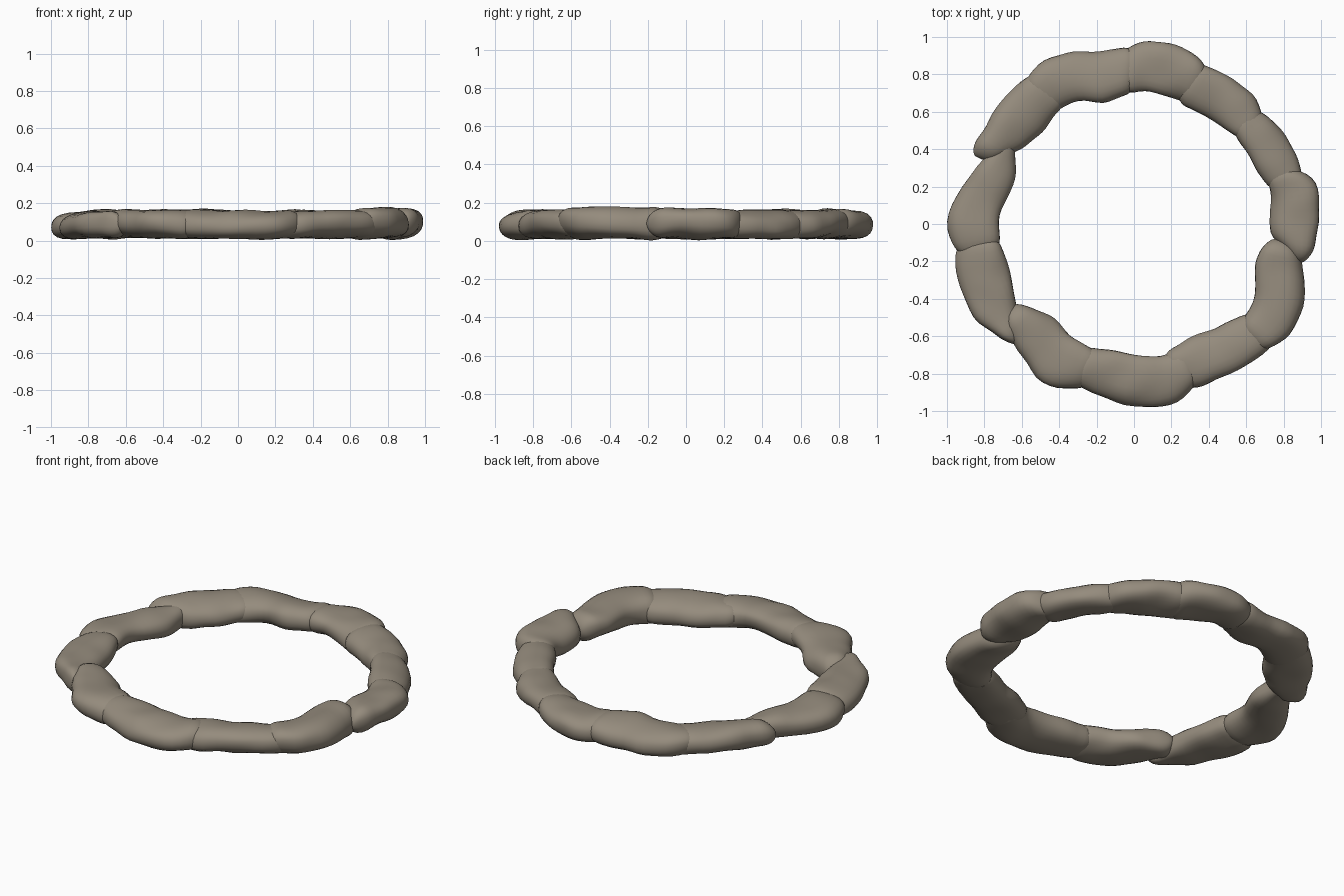
import bpy, bmesh, math
from mathutils import Vector, noise

if "Cube" in bpy.data.objects:
    bpy.data.objects.remove(bpy.data.objects["Cube"])

stone_mat = bpy.data.materials.new("weathered_stone")
stone_mat.diffuse_color = (0.30, 0.26, 0.205, 1)
stone_mat.use_nodes = True
stone_mat.node_tree.nodes["Principled BSDF"].inputs["Base Color"].default_value = stone_mat.diffuse_color

# Each stone: start angle, end angle, top height, evenly spaced (inner, outer) radii
STONES = [
    (-13, 22, .170, [(.85, .95), (.74, .98), (.735, 1.0), (.75, .99), (.76, .88)]),
    (12, 48, .158, [(.74, .93), (.72, .95), (.71, .93), (.74, .88)]),
    (36, 72, .160, [(.72, .88), (.70, .935), (.685, .93), (.69, .93)]),
    (62, 96, .160, [(.70, .91), (.70, .97), (.705, .985), (.70, .94)]),
    (88, 130, .162, [(.71, .95), (.67, .94), (.72, 1.0), (.72, .97)]),
    (118, 157, .160, [(.74, .96), (.70, .97), (.72, .95), (.80, .97)]),
    (144, 192, .150, [(.76, .86), (.69, .87), (.69, .95), (.72, 1.0), (.72, .95)]),
    (184, 226, .155, [(.72, .95), (.71, .985), (.75, .98), (.84, .92)]),
    (214, 256, .165, [(.73, .86), (.66, .92), (.69, .975), (.70, .91)]),
    (246, 294, .160, [(.71, .92), (.69, .935), (.69, .975), (.71, .975), (.70, .92)]),
    (282, 324, .158, [(.70, .91), (.68, .94), (.71, .98), (.76, .98)]),
    (314, 354, .175, [(.77, .98), (.75, 1.02), (.68, .97), (.71, .87)]),
]
SECTIONS, SIDES = 26, 24


def spline(vals, t):
    """Smooth curve through evenly spaced values, t from 0 to 1."""
    f = t * (len(vals) - 1)
    i = min(int(f), len(vals) - 2)
    u = f - i
    p = [vals[max(0, min(len(vals) - 1, i + k))] for k in (-1, 0, 1, 2)]
    return p[1] + 0.5 * u * (p[2] - p[0] + u * (2*p[0] - 5*p[1] + 4*p[2] - p[3]
                             + u * (3*(p[1] - p[2]) + p[3] - p[0])))


def signed_pow(v, e):
    return math.copysign(abs(v) ** e, v)


def make_stone(index, a0, a1, top, radii):
    inner, outer = [r[0] for r in radii], [r[1] for r in radii]
    arc = math.radians(a1 - a0) * 0.84
    bm = bmesh.new()
    rings = []
    seed = Vector((index * 3.7, index * 1.3, 0))
    for s in range(SECTIONS + 1):
        # sections bunch up toward the rounded ends
        t = 0.5 - 0.5 * math.cos(math.pi * s / SECTIONS)
        d = min(1, min(t, 1 - t) * arc / 0.09)
        cap = max(0.02, math.sqrt(1 - (1 - d) ** 2))
        a = math.radians(a0 + (a1 - a0) * t)
        ri, ro = spline(inner, t), spline(outer, t)
        mid, half = (ri + ro) / 2, (ro - ri) / 2 * (0.3 + 0.7 * cap if 0 < s < SECTIONS else 0.02)
        low = 0.012
        zc, zh = (top + low) / 2, (top - low) / 2 * cap
        tilt = 0.014 * math.sin(index * 2.4 + t * 4)
        ring = []
        for k in range(SIDES):
            b = 2 * math.pi * k / SIDES
            c, z = signed_pow(math.cos(b), 0.85), signed_pow(math.sin(b), 0.85)
            r = mid + half * c
            p = Vector((r * math.cos(a), r * math.sin(a), zc + zh * z + tilt * c * cap))
            n = noise.noise(p * 7 + seed) * 0.016 * cap
            p += Vector((math.cos(a) * c, math.sin(a) * c, z * 0.7)) * n
            p.z = max(0.003, p.z)
            ring.append(bm.verts.new(p))
        rings.append(ring)
    for r0, r1 in zip(rings, rings[1:]):
        for k in range(SIDES):
            j = (k + 1) % SIDES
            bm.faces.new((r0[k], r0[j], r1[j], r1[k]))
    bm.faces.new(rings[0])
    bm.faces.new(rings[-1])
    bmesh.ops.recalc_face_normals(bm, faces=bm.faces)
    for f in bm.faces:
        f.smooth = True
    mesh = bpy.data.meshes.new("ring_stone")
    bm.to_mesh(mesh)
    bm.free()
    mesh.materials.append(stone_mat)
    obj = bpy.data.objects.new(f"ring_stone_{index + 1:02d}", mesh)
    bpy.context.collection.objects.link(obj)


# Overlapping stones laid in a circle
for i, stone in enumerate(STONES):
    make_stone(i, *stone)
